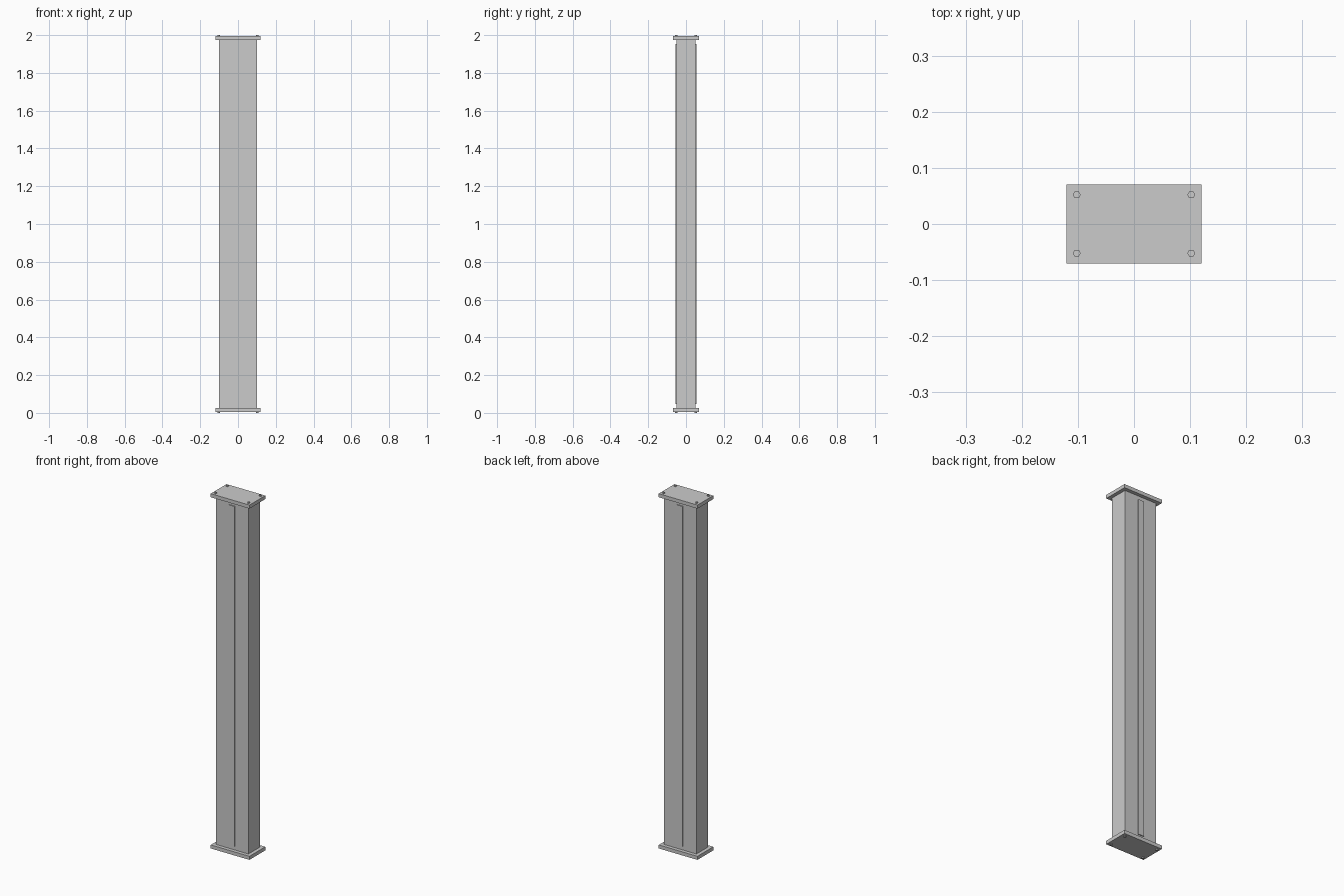
import bpy
import math

if "Cube" in bpy.data.objects:
    bpy.data.objects.remove(bpy.data.objects["Cube"])


def box(name, size, center):
    bpy.ops.mesh.primitive_cube_add(size=1, location=center)
    ob = bpy.context.object
    ob.name = name
    ob.scale = size
    bpy.ops.object.transform_apply(location=False, rotation=False, scale=True)
    return ob


BOLT = 0.006      # bolt head height
PLATE = 0.02      # end plate thickness
END = BOLT + PLATE

# Main rectangular column
box("column", (0.2, 0.1, 2 - 2 * END), (0, 0, 1))

# Raised strips on the front and back faces
for side, name in ((-1, "front_strip"), (1, "back_strip")):
    box(name, (0.035, 0.01, 1.905), (0, side * 0.05, 1))

# End plates with hexagonal bolt heads on their outer faces
for end, name in ((-1, "bottom"), (1, "top")):
    box(name + "_plate", (0.24, 0.14, PLATE),
        (0, 0, 1 + end * (1 - BOLT - PLATE / 2)))
    for sx in (-1, 1):
        for sy in (-1, 1):
            bpy.ops.mesh.primitive_cylinder_add(
                vertices=6, radius=0.007, depth=2 * BOLT,
                location=(sx * 0.102, sy * 0.052, 1 + end * (1 - BOLT)),
                rotation=(0, 0, math.radians(30)))
            bpy.context.object.name = name + "_bolt"
